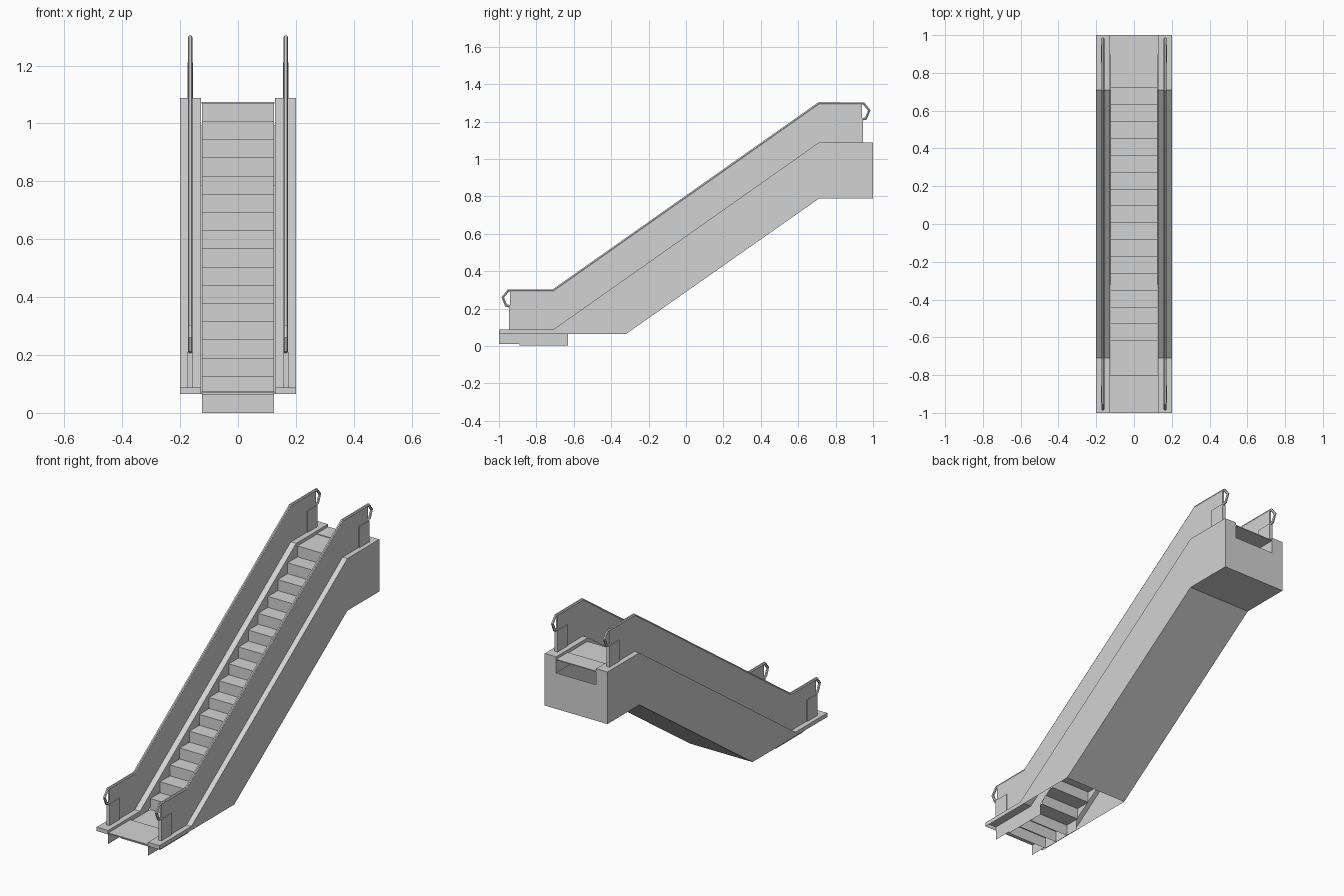
import bpy
import bmesh

cube = bpy.data.objects.get("Cube")
if cube:
    bpy.data.objects.remove(cube)

grey = bpy.data.materials.new("light_grey")
grey.use_nodes = True
grey.diffuse_color = (0.65, 0.65, 0.65, 1)
grey.node_tree.nodes["Principled BSDF"].inputs["Base Color"].default_value = grey.diffuse_color


def finish(name, bm):
    bmesh.ops.recalc_face_normals(bm, faces=bm.faces)
    mesh = bpy.data.meshes.new(name)
    bm.to_mesh(mesh)
    bm.free()
    mesh.materials.append(grey)
    ob = bpy.data.objects.new(name, mesh)
    bpy.context.collection.objects.link(ob)
    return ob


def panel(name, profile, x, width=0):
    """Flat side profile (y, z), centred on x and optionally thickened."""
    bm = bmesh.new()
    face = bm.faces.new([bm.verts.new((x - width / 2, y, z)) for y, z in profile])
    if width:
        ext = bmesh.ops.extrude_face_region(bm, geom=[face])
        verts = [v for v in ext["geom"] if isinstance(v, bmesh.types.BMVert)]
        bmesh.ops.translate(bm, verts=verts, vec=(width, 0, 0))
    return finish(name, bm)


def strips(name, paths, x0, x1):
    """Sheets that follow (y, z) paths and span x0 to x1."""
    bm = bmesh.new()
    for path in paths:
        rows = [[bm.verts.new((x, y, z)) for x in (x0, x1)] for y, z in path]
        for a, b in zip(rows, rows[1:]):
            bm.faces.new((a[0], a[1], b[1], b[0]))
    return finish(name, bm)


def box(y0, y1, z0, z1):
    return [(y0, z0), (y1, z0), (y1, z1), (y0, z1)]


HALF, INNER = 0.2, 0.127
BEND, RISE = 0.71, 1.0
TOP = [(-1, 0.088), (-BEND, 0.088), (BEND, 1.088), (1, 1.088)]
UNDER = [(1, 0.788), (BEND, 0.788), (-0.32, 0.065)]

# Truss underside and notched end wall
strips("underside", [UNDER], -HALF, HALF)
bm = bmesh.new()
outline = [(-HALF, 0.788), (HALF, 0.788), (HALF, 1.088), (INNER, 1.088),
           (INNER, 0.995), (-INNER, 0.995), (-INNER, 1.088), (-HALF, 1.088)]
bm.faces.new([bm.verts.new((x, 1, z)) for x, z in outline])
finish("end_wall", bm)

# Moving stairs: one folded sheet, with extra risers under the level steps
PITCH, STEP = 0.0893, 0.0629
START, LOW = -0.62, 0.064
stairs = [(START - 3 * PITCH, 0), (START - 3 * PITCH, LOW)]
for k in range(16):
    y = START + k * PITCH
    stairs += [(y, LOW + k * STEP), (y, LOW + (k + 1) * STEP)]
high = stairs[-1][1]
stairs.append((0.92, high))
risers = [[(y, z), (y, z - LOW)] for y, z in
          [(START - 2 * PITCH, LOW), (START - PITCH, LOW), (START + 16 * PITCH, high)]]
strips("steps", [stairs] + risers, -INNER + 0.002, INNER - 0.002)

# Landing plates
for name, y0, y1, z in (("lower_landing", -1, -0.8, 0.074), ("upper_landing", 0.895, 1, 1.074)):
    panel(name, box(y0, y1, z - 0.005, z), 0, 2 * INNER - 0.002)

SKIRT = TOP + [(1, 0.995), (BEND, 0.995), (-0.63, 0.065), (-0.63, 0.002),
               (-0.89, 0.002), (-0.89, 0.01), (-1, 0.01)]
GLASS = [(-0.94, 0.088), (-BEND, 0.088), (BEND, 1.088), (0.94, 1.088),
         (0.94, 1.298), (BEND, 1.298), (-BEND, 0.298), (-0.94, 0.298)]
RAIL = [(-0.94, 0.212), (-0.962, 0.217), (-0.98, 0.26), (-0.95, 0.297), (-BEND, 0.297),
        (BEND, 1.297), (0.95, 1.297), (0.98, 1.26), (0.962, 1.217), (0.94, 1.212)]

for side, s in (("left", 1), ("right", -1)):
    # Outer wall, top ledge, inner skirt and front edge
    panel(side + "_outer_wall", TOP + UNDER + [(-1, 0.065)], s * HALF)
    strips(side + "_ledge", [TOP], s * INNER, s * HALF)
    panel(side + "_skirt", SKIRT, s * INNER)
    strips(side + "_ledge_front", [[(-1, 0.065), (-1, 0.088)]], s * INNER, s * HALF)

    # Balustrade with a newel box at each end
    x = s * 0.165
    panel(side + "_balustrade", GLASS, x, 0.009)
    for end, e, z in (("lower", -1, 0.088), ("upper", 1, 1.088)):
        panel(f"{side}_{end}_newel", box(e * 0.947, e * 0.855, z, z + 0.122), x, 0.02)

    # Handrail with folded ends
    curve = bpy.data.curves.new(side + "_handrail", "CURVE")
    curve.dimensions = "3D"
    curve.bevel_depth = 0.008
    curve.bevel_resolution = 1
    curve.use_fill_caps = True
    spline = curve.splines.new("POLY")
    spline.points.add(len(RAIL) - 1)
    for point, (y, z) in zip(spline.points, RAIL):
        point.co = (x, y, z, 1)
    spline.use_smooth = False
    curve.materials.append(grey)
    rail = bpy.data.objects.new(side + "_handrail", curve)
    bpy.context.collection.objects.link(rail)
